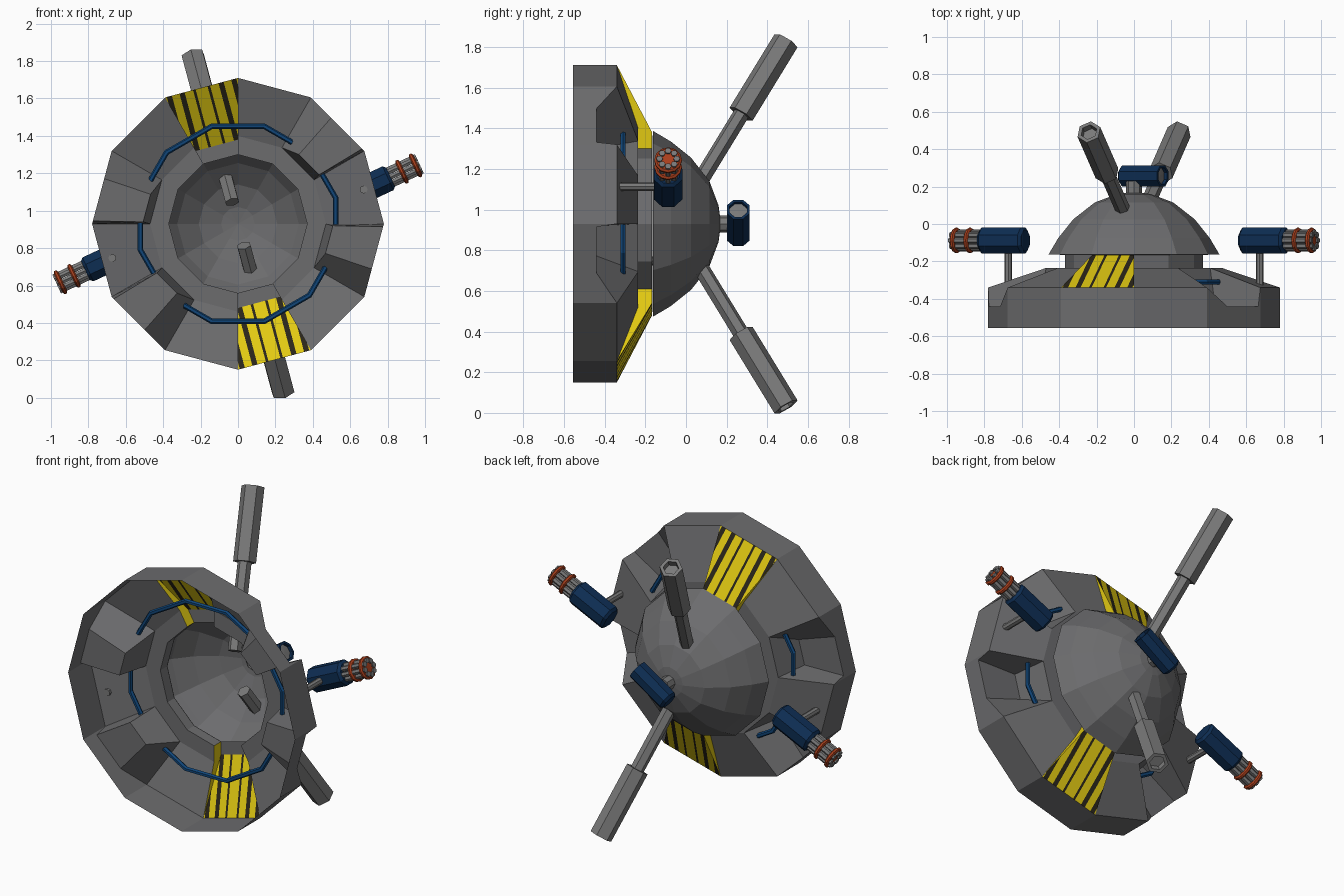
import bpy, bmesh, math
from mathutils import Vector

if "Cube" in bpy.data.objects:
    bpy.data.objects.remove(bpy.data.objects["Cube"])

CZ = 0.93  # height of the turret axis


def mat(name, c):
    m = bpy.data.materials.new(name)
    m.diffuse_color = (*c, 1)
    m.use_nodes = True
    m.node_tree.nodes["Principled BSDF"].inputs["Base Color"].default_value = m.diffuse_color
    return m


GREY = mat("hull grey", (0.15, 0.15, 0.155))
STEEL = mat("barrel grey", (0.19, 0.19, 0.19))
NAVY = mat("navy casing", (0.004, 0.026, 0.085))
BLUE = mat("blue pipe", (0.005, 0.06, 0.19))
ORANGE = mat("orange band", (0.4, 0.05, 0.012))
YELLOW = mat("hazard yellow", (0.75, 0.58, 0.006))
DARK = mat("hazard black", (0.022, 0.018, 0.01))


def P(r, deg, y):
    a = math.radians(deg)
    return Vector((r * math.cos(a), y, CZ + r * math.sin(a)))


def finish(bm, name, mats):
    me = bpy.data.meshes.new(name)
    bm.to_mesh(me)
    bm.free()
    for m in mats:
        me.materials.append(m)
    ob = bpy.data.objects.new(name, me)
    bpy.context.collection.objects.link(ob)
    return ob


def lathe(name, origin, d, profile, n, m, phase=0.0):
    """Revolve (distance, radius) points around the axis d."""
    bm = bmesh.new()
    o, d = Vector(origin), Vector(d).normalized()
    u = d.cross(Vector((0, 0, 1))).normalized()
    v = u.cross(d)
    rings = []
    for t, r in profile:
        if r == 0:
            rings.append([bm.verts.new(o + d * t)] * n)
            continue
        ring = []
        for i in range(n):
            a = math.radians(phase) + 2 * math.pi * i / n
            ring.append(bm.verts.new(o + d * t + (u * math.cos(a) + v * math.sin(a)) * r))
        rings.append(ring)
    for A, B in zip(rings, rings[1:]):
        for i in range(n):
            j = (i + 1) % n
            f = list(dict.fromkeys((A[i], A[j], B[j], B[i])))
            bm.faces.new(f)
    bmesh.ops.recalc_face_normals(bm, faces=bm.faces)
    return finish(bm, name, [m])


# --- base shell: twelve sectors, open towards -y ---
Y0, Y1, Y2, Y3, YF = -0.555, -0.34, -0.235, -0.167, -0.44
R0, R1, R2, RW = 0.78, 0.47, 0.37, 0.45
bm = bmesh.new()


def face(*pts):
    return bm.faces.new([bm.verts.new(p) for p in pts])


def recess(a, b):
    """Sector with a sunken floor: steep cheek at angle a, slanted cheek at b."""
    def Q(r, y, t):
        return P(r, a, y).lerp(P(r, b, y), t)
    s, e, ri = 0.04, 0.62, 0.51
    face(Q(R0, Y0, 0), Q(R0, Y0, 1), Q(R0, Y1, 1), Q(R0, YF, e), Q(R0, YF, s), Q(R0, Y1, 0))
    face(Q(R0, YF, s), Q(R0, YF, e), Q(ri, YF, e), Q(ri, YF, s))
    face(Q(ri, YF, s), Q(ri, YF, e), Q(R1, Y2, 1), Q(R1, Y2, 0))
    face(Q(R0, Y1, 0), Q(R1, Y2, 0), Q(ri, YF, s), Q(R0, YF, s))
    face(Q(R0, Y1, 1), Q(R1, Y2, 1), Q(ri, YF, e), Q(R0, YF, e))


def band(a, b, r0, y0, r1, y1):
    face(P(r0, a, y0), P(r0, b, y0), P(r1, b, y1), P(r1, a, y1))


for k in range(12):
    a, b, s = 30 * k, 30 * k + 30, k % 6
    if s == 1:
        recess(a, b)
    elif s == 5:
        recess(b, a)
    else:
        band(a, b, R0, Y0, R0, Y1)
    if s == 3:
        band(a, b, RW, Y3, R2, Y3)
    else:
        if s not in (1, 5):
            band(a, b, R0, Y1, R1, Y2)
        band(a, b, R1, Y2, R2, Y2)
        band(a, b, R2, Y2, R2, Y3)
bmesh.ops.remove_doubles(bm, verts=bm.verts, dist=0.0005)
bmesh.ops.recalc_face_normals(bm, faces=bm.faces)
bm.faces.ensure_lookup_table()
f0 = bm.faces[0]
if f0.normal.dot(f0.calc_center_median() - Vector((0, f0.calc_center_median().y, CZ))) < 0:
    bmesh.ops.reverse_faces(bm, faces=bm.faces)
finish(bm, "base_shell", [GREY])

# --- hazard ramps: striped slopes with yellow cheeks ---
STRIPES = [(0.04, 0.014), (0.108, 0.028), (0.178, 0.028)]  # offset, width
for name, a in (("upper_hazard_ramp", 90), ("lower_hazard_ramp", 270)):
    bm = bmesh.new()
    band(a, a + 30, R0, Y1, RW, Y3)
    side = (P(1, a + 105, 0) - P(0, 0, 0)).normalized()
    mid = Vector((0, 0, CZ))
    for off, w in STRIPES:
        for c in (off - w / 2, off + w / 2):
            for sg in (-1, 1):
                bmesh.ops.bisect_plane(bm, geom=bm.verts[:] + bm.edges[:] + bm.faces[:],
                                       plane_co=mid + side * c * sg, plane_no=side)
    for f in bm.faces:
        x = abs((f.calc_center_median() - mid).dot(side))
        f.material_index = int(any(abs(x - o) < w / 2 for o, w in STRIPES))
    for f in bm.faces:
        f.normal_update()
        if f.normal.y < 0:
            f.normal_flip()
    for e in (a, a + 30):
        face(P(R0, e, Y1), P(RW, e, Y3), P(R2, e, Y3), P(R2, e, Y2), P(R1, e, Y2))
    finish(bm, name, [YELLOW, DARK])

# --- dome with its overhanging rim ---
lathe("dome", (0, 0, CZ), (0, 1, 0),
      [(-0.165, 0.37), (-0.163, 0.457), (-0.075, 0.405), (0.025, 0.325), (0.115, 0.21),
       (0.16, 0.09), (0.172, 0)], 12, GREY)

# --- blue pipe ring running through the recesses ---
bm = bmesh.new()
rows = []
for k in range(12):
    rows.append([bm.verts.new(P(0.54 + 0.015 * math.cos(t), 15 + 30 * k, -0.31 + 0.015 * math.sin(t)))
                 for t in [math.pi / 3 * i for i in range(6)]])
for k in range(12):
    A, B = rows[k], rows[(k + 1) % 12]
    for i in range(6):
        bm.faces.new((A[i], A[(i + 1) % 6], B[(i + 1) % 6], B[i]))
bmesh.ops.recalc_face_normals(bm, faces=bm.faces)
finish(bm, "pipe_ring", [BLUE])

for side, sg in (("right", 1), ("left", -1)):
    # --- rotary side guns on posts ---
    a = math.radians(25)
    d = Vector((math.cos(a) * sg, 0, math.sin(a) * sg))
    o = Vector((0.58 * sg, -0.088, CZ + 0.14 * sg))
    lathe(side + "_gun_casing", o, d,
          [(0, 0), (0, 0.06), (0.015, 0.076), (0.245, 0.076), (0.26, 0.06), (0.26, 0)], 8, NAVY, 22.5)
    up = d.cross(Vector((0, 1, 0)))
    for i in range(8):
        t = math.pi / 4 * i
        q = o + (up * math.cos(t) + Vector((0, 1, 0)) * math.sin(t)) * 0.042
        lathe(side + "_gun_rod_%d" % i, q, d, [(0.25, 0.016), (0.43, 0.016), (0.43, 0)], 6, STEEL)
    for i, t in enumerate((0.315, 0.395)):
        lathe(side + "_gun_band_%d" % i, o, d,
              [(t, 0), (t, 0.058), (t + 0.007, 0.068), (t + 0.018, 0.068), (t + 0.025, 0.058),
               (t + 0.025, 0)], 12, ORANGE)
    lathe(side + "_gun_post", (0.672 * sg, -0.33, CZ + 0.183 * sg), (0, 1, 0),
          [(0, 0), (0, 0.021), (0.2, 0.021)], 8, STEEL)

# --- two long hexagonal main barrels ---
for name, ang in (("upper", 105), ("lower", 285)):
    p, q = P(0.12, ang, 0.012), P(0.932, ang, 0.492)
    L = (q - p).length
    lathe(name + "_barrel", p, q - p,
          [(0, 0), (0, 0.04), (L * 0.54, 0.04), (L * 0.54, 0.066), (L, 0.066), (L, 0.045),
           (L - 0.04, 0.045), (L - 0.04, 0)], 6, STEEL)

# --- sighting scope on the dome top ---
a = math.radians(33)
d = Vector((math.cos(a), 0, math.sin(a)))
o = Vector((0.045, 0.257, CZ)) - d * 0.13
lathe("scope_casing", o, d,
      [(0, 0), (0, 0.045), (0.015, 0.061), (0.26, 0.061), (0.26, 0.047), (0.24, 0.047)], 8, NAVY, 22.5)
lathe("scope_lens", o, d, [(0.24, 0.047), (0.242, 0)], 8, STEEL, 22.5)
lathe("scope_stem", (0, 0.14, CZ), (0, 1, 0), [(0, 0.042), (0.09, 0.042)], 8, STEEL)
